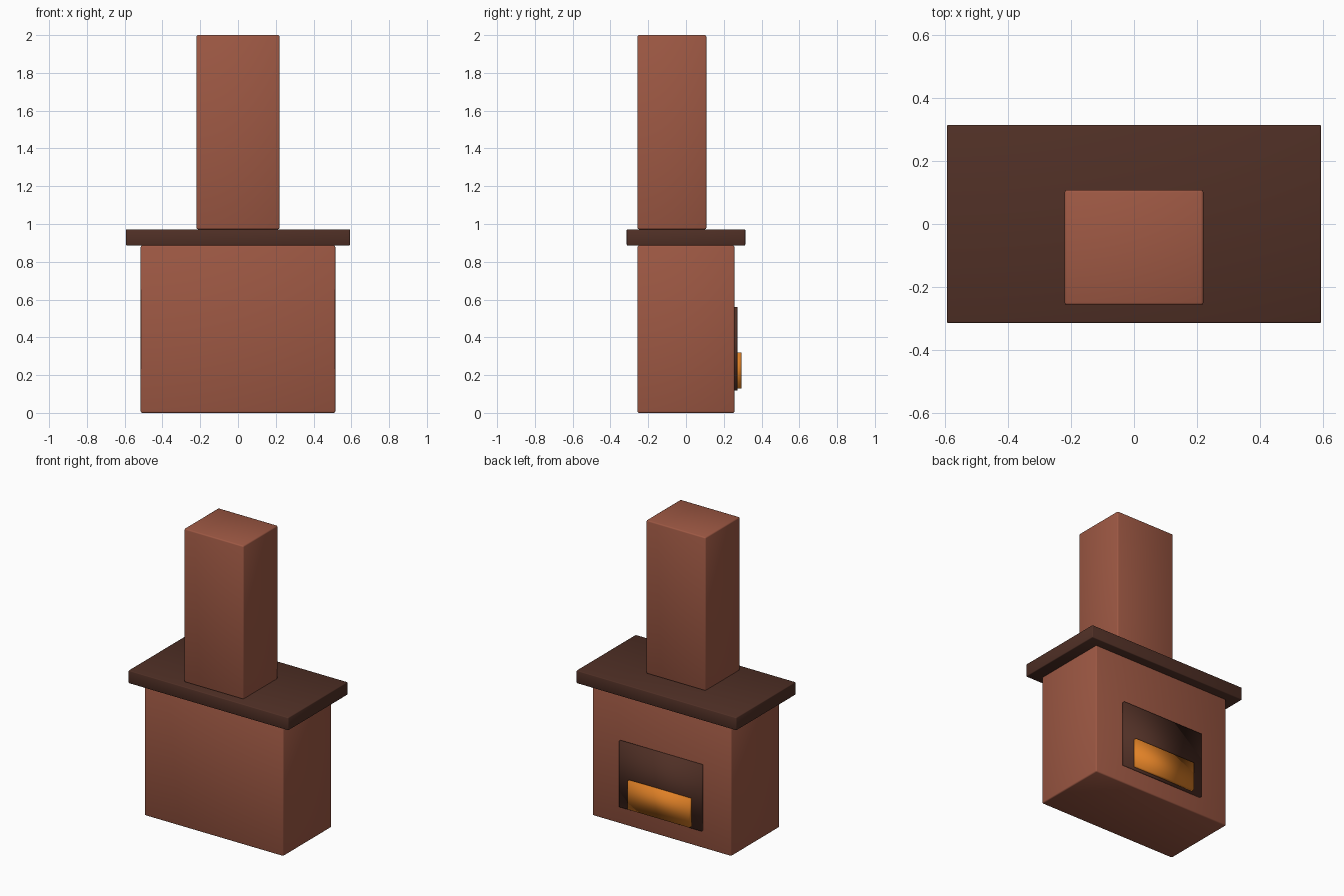
import bpy

if "Cube" in bpy.data.objects:
    bpy.data.objects.remove(bpy.data.objects["Cube"])


def material(name, rgb):
    m = bpy.data.materials.new(name)
    m.diffuse_color = (*rgb, 1.0)
    m.use_nodes = True
    m.node_tree.nodes["Principled BSDF"].inputs["Base Color"].default_value = m.diffuse_color
    return m


brick = material("brick_red", (0.34, 0.098, 0.057))
dark = material("dark_brown", (0.08, 0.029, 0.019))
flame = material("flame_orange", (0.75, 0.22, 0.02))


def box(name, x, y0, y1, z0, z1, mat, bevel=0.0):
    """Box spanning -x..x, y0..y1, z0..z1 with optional softened edges."""
    bpy.ops.mesh.primitive_cube_add(size=1, location=(0, (y0 + y1) / 2, (z0 + z1) / 2))
    ob = bpy.context.object
    ob.name = name
    ob.scale = (2 * x, y1 - y0, z1 - z0)
    bpy.ops.object.transform_apply(location=False, rotation=False, scale=True)
    ob.data.materials.append(mat)
    if bevel:
        mod = ob.modifiers.new("soft_edges", "BEVEL")
        mod.width = bevel
        mod.segments = 2
    bpy.ops.object.shade_smooth()
    return ob


# brick masses
box("firebox_body", 0.515, -0.257, 0.257, 0.0, 0.886, brick, 0.008)
box("chimney", 0.22, -0.257, 0.108, 0.972, 2.0, brick, 0.008)

# overhanging shelf
box("mantel", 0.593, -0.314, 0.314, 0.886, 0.972, dark, 0.005)

# fire opening and glowing fire on the +y side
box("fire_opening", 0.305, 0.25, 0.272, 0.118, 0.56, dark)
box("fire", 0.23, 0.262, 0.293, 0.13, 0.32, flame)
